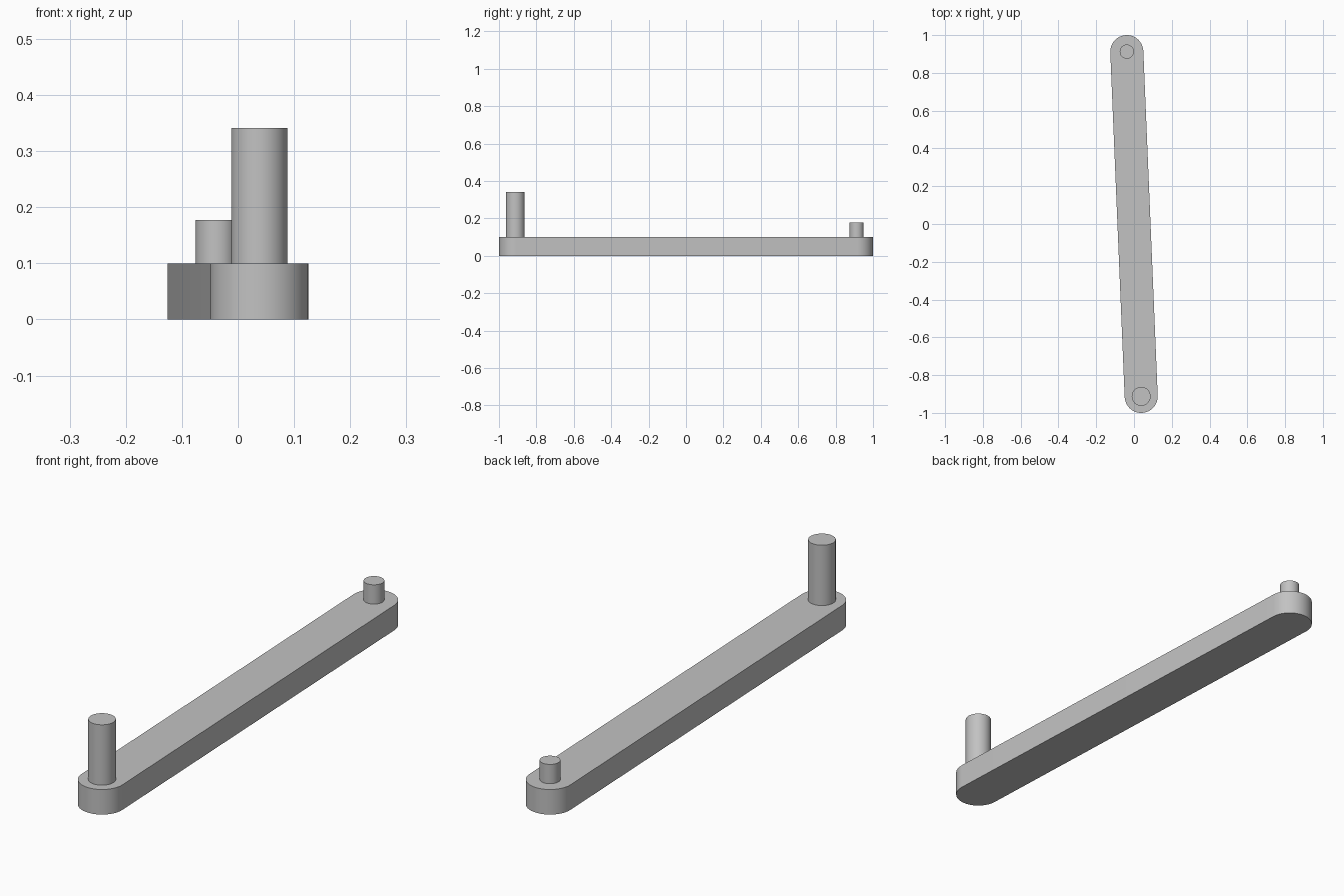
import bpy
import bmesh
from math import pi, cos, sin, atan2

cube = bpy.data.objects.get("Cube")
if cube:
    bpy.data.objects.remove(cube, do_unlink=True)

grey = bpy.data.materials.new("plain grey")
grey.use_nodes = True
colour = (0.54, 0.54, 0.54, 1)
grey.diffuse_color = colour
grey.node_tree.nodes["Principled BSDF"].inputs["Base Color"].default_value = colour

FRONT = (0.038, -0.9125)
BACK = (-0.038, 0.9125)
ARM_TOP = 0.1


def arc(centre, radius, start, sweep, steps):
    """Points along an arc, both ends included."""
    angles = [start + sweep * i / steps for i in range(steps + 1)]
    return [(centre[0] + radius * cos(a), centre[1] + radius * sin(a)) for a in angles]


def extruded(name, outline, bottom, top):
    """Solid prism from a flat outline, with smooth sides and sharp rims."""
    bm = bmesh.new()
    face = bm.faces.new([bm.verts.new((x, y, bottom)) for x, y in outline])
    result = bmesh.ops.extrude_face_region(bm, geom=[face], use_keep_orig=True)
    for v in result["geom"]:
        if isinstance(v, bmesh.types.BMVert):
            v.co.z = top
    bmesh.ops.recalc_face_normals(bm, faces=bm.faces)
    mesh = bpy.data.meshes.new(name)
    bm.to_mesh(mesh)
    bm.free()
    mesh.materials.append(grey)
    obj = bpy.data.objects.new(name, mesh)
    bpy.context.collection.objects.link(obj)
    bpy.ops.object.select_all(action="DESELECT")
    obj.select_set(True)
    bpy.context.view_layer.objects.active = obj
    bpy.ops.object.shade_smooth_by_angle(angle=pi / 6)


# Arm: straight bar with rounded ends
heading = atan2(BACK[1] - FRONT[1], BACK[0] - FRONT[0])
ends = (arc(BACK, 0.0875, heading - pi / 2, pi, 32)
        + arc(FRONT, 0.0875, heading + pi / 2, pi, 32))
extruded("arm", ends, 0, ARM_TOP)

# Pegs: tall one at the front, short one at the back
for name, centre, radius, top in (("tall_peg", FRONT, 0.05, 0.341),
                                  ("short_peg", BACK, 0.0375, 0.177)):
    extruded(name, arc(centre, radius, 0, 2 * pi, 48)[:-1], ARM_TOP, top)
